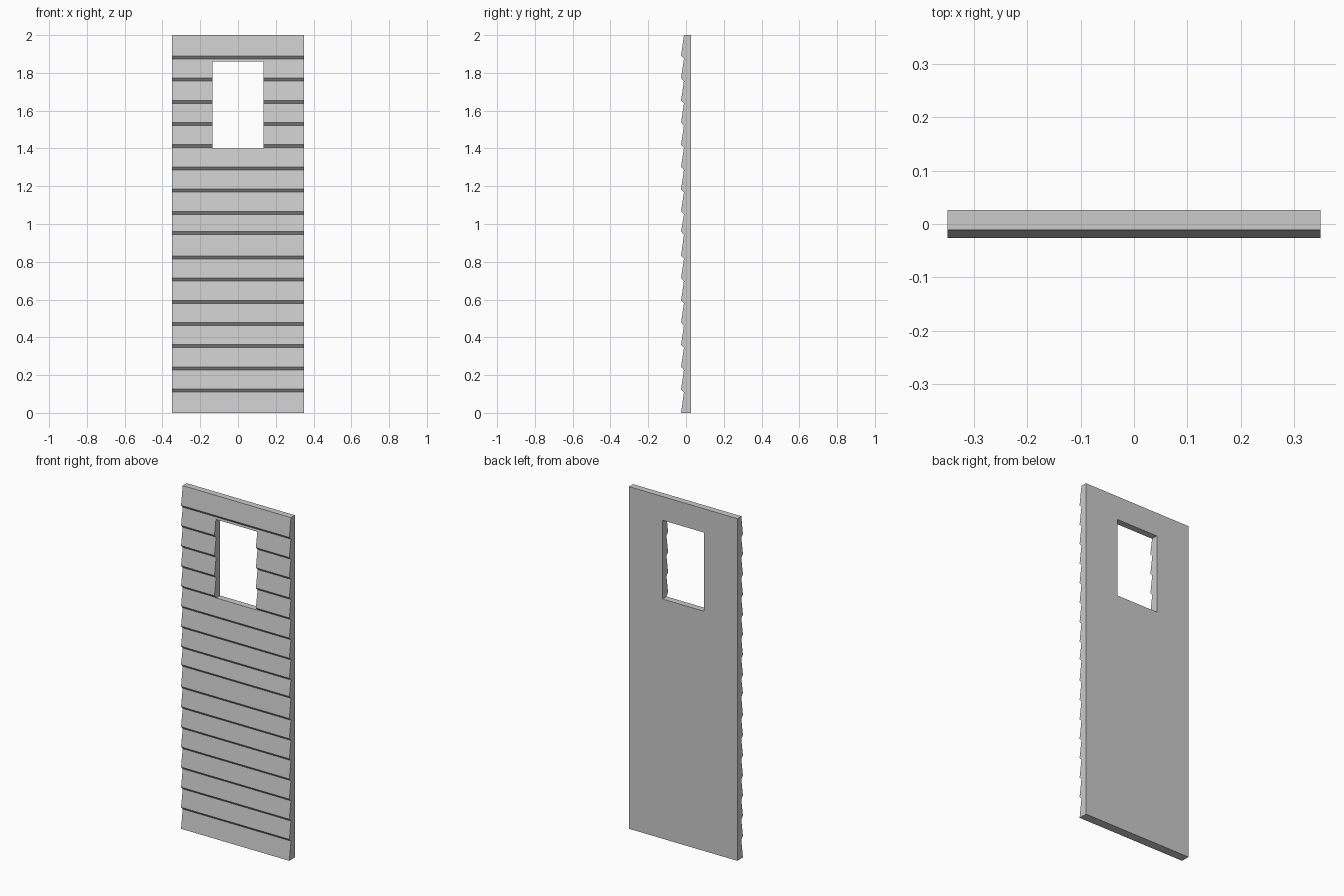
import bpy, bmesh

if "Cube" in bpy.data.objects:
    bpy.data.objects.remove(bpy.data.objects["Cube"])

HALF_W, HEIGHT, BOARDS = 0.35, 2.0, 17
FRONT, RECESS, BACK = -0.026, -0.011, 0.026
LIP = 0.008  # half height of the slanted underside of each board


def mesh_object(name, bm):
    bmesh.ops.recalc_face_normals(bm, faces=bm.faces)
    mesh = bpy.data.meshes.new(name)
    bm.to_mesh(mesh)
    bm.free()
    obj = bpy.data.objects.new(name, mesh)
    bpy.context.collection.objects.link(obj)
    return obj


def extrude_profile(name, points, half_width):
    bm = bmesh.new()
    face = bm.faces.new([bm.verts.new((-half_width, y, z)) for y, z in points])
    ext = bmesh.ops.extrude_face_region(bm, geom=[face])
    verts = [g for g in ext["geom"] if isinstance(g, bmesh.types.BMVert)]
    bmesh.ops.translate(bm, verts=verts, vec=(2 * half_width, 0, 0))
    return mesh_object(name, bm)


# Clapboard sawtooth profile; one seam sits slightly high
profile = [(BACK, 0), (FRONT, 0)]
for i in range(1, BOARDS):
    z = i * HEIGHT / BOARDS + (0.011 if i == 8 else 0)
    profile += [(RECESS, z - LIP), (FRONT, z + LIP)]
profile += [(RECESS, HEIGHT), (BACK, HEIGHT)]
panel = extrude_profile("siding_panel", profile, HALF_W)

# Window opening
cutter = extrude_profile("window_cutter",
                         [(-0.2, 1.401), (0.2, 1.401), (0.2, 1.861), (-0.2, 1.861)], 0.134)
cutter.hide_render = True
mod = panel.modifiers.new("window", 'BOOLEAN')
mod.operation = 'DIFFERENCE'
mod.solver = 'EXACT'
mod.object = cutter
bpy.context.view_layer.objects.active = panel
panel.select_set(True)
bpy.ops.object.modifier_apply(modifier=mod.name)
bpy.data.objects.remove(cutter)
